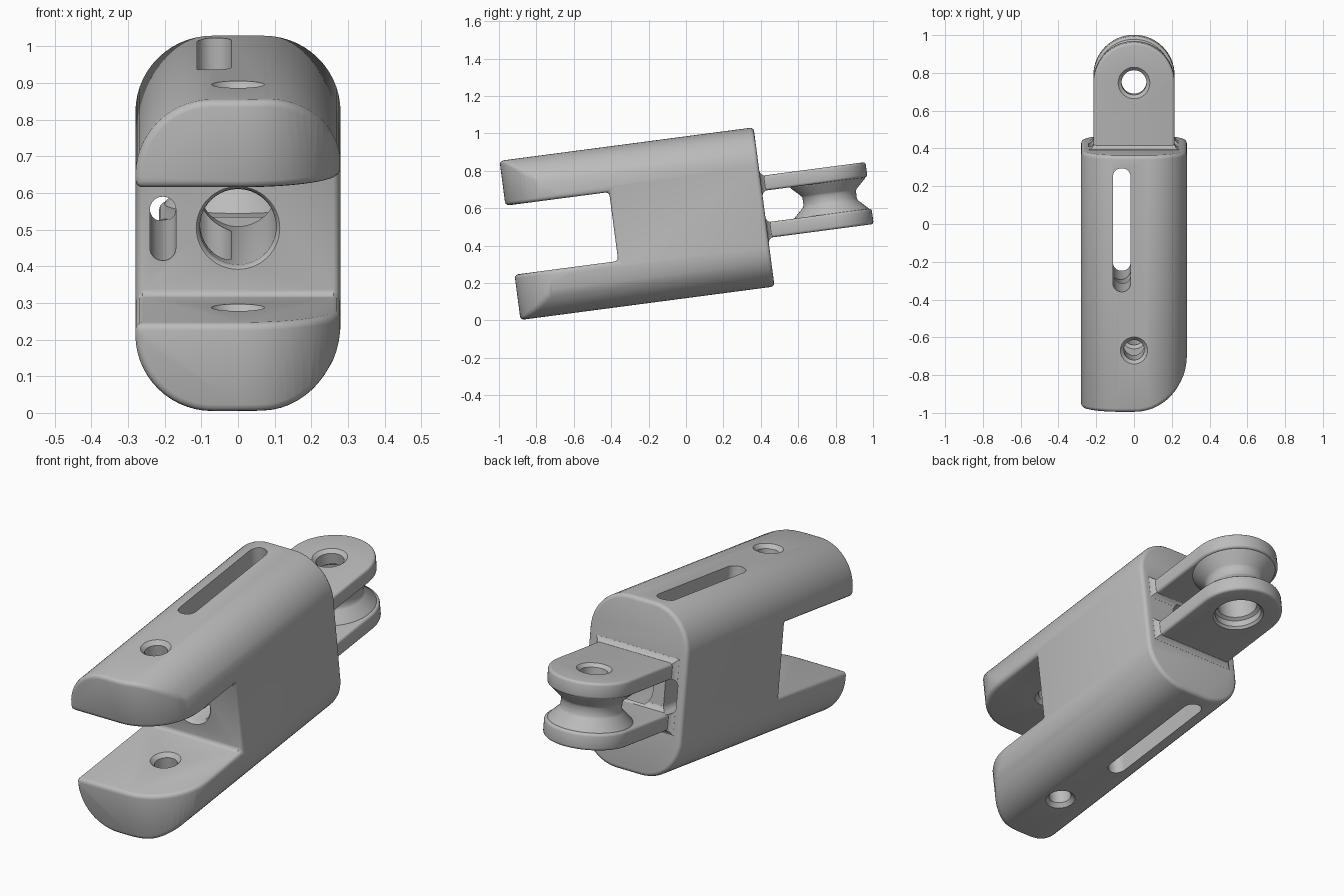
import bpy, bmesh, math
from mathutils import Matrix, Vector

if "Cube" in bpy.data.objects:
    bpy.data.objects.remove(bpy.data.objects["Cube"])

TILT = math.radians(7.5)
MID = 0.547                      # centre height of the untilted part
grey = bpy.data.materials.new("plain grey")
grey.diffuse_color = (0.5, 0.5, 0.5, 1)
grey.use_nodes = True
grey.node_tree.nodes["Principled BSDF"].inputs["Base Color"].default_value = grey.diffuse_color


def make(name, bm):
    bmesh.ops.recalc_face_normals(bm, faces=bm.faces)
    me = bpy.data.meshes.new(name)
    bm.to_mesh(me)
    bm.free()
    ob = bpy.data.objects.new(name, me)
    bpy.context.collection.objects.link(ob)
    me.materials.append(grey)
    return ob


def prism(name, pts, axis, a, b):
    """Extrude a 2D outline: axis 'y' uses (x, z) points, axis 'z' uses (x, y)."""
    at = (lambda p, t: (p[0], t, p[1])) if axis == 'y' else (lambda p, t: (p[0], p[1], t))
    bm = bmesh.new()
    lo = [bm.verts.new(at(p, a)) for p in pts]
    hi = [bm.verts.new(at(p, b)) for p in pts]
    bm.faces.new(lo)
    bm.faces.new(hi)
    n = len(pts)
    for i in range(n):
        bm.faces.new((lo[i], lo[(i + 1) % n], hi[(i + 1) % n], hi[i]))
    return make(name, bm)


def arc(cx, cy, r, a0, a1, n=14):
    return [(cx + r * math.cos(math.radians(a0 + (a1 - a0) * i / n)),
             cy + r * math.sin(math.radians(a0 + (a1 - a0) * i / n))) for i in range(n + 1)]


def rounded(cx, cy, w, h, r, n=14):
    """Rounded rectangle outline with half sizes w and h."""
    e = 0.0004                   # keeps the straight runs from vanishing
    w, h = max(w, r + e), max(h, r + e)
    return (arc(cx + w - r, cy + h - r, r, 0, 90, n) + arc(cx - w + r, cy + h - r, r, 90, 180, n)
            + arc(cx - w + r, cy - h + r, r, 180, 270, n) + arc(cx + w - r, cy - h + r, r, 270, 360, n))


def lathe(name, prof, origin, axis='z', n=56):
    """Closed solid of revolution from (radius, height) points."""
    bm = bmesh.new()
    rings = []
    for r, t in prof:
        ring = []
        for i in range(n):
            a = 2 * math.pi * i / n
            x, y = r * math.cos(a), r * math.sin(a)
            co = (x, y, t) if axis == 'z' else (x, t, y)
            ring.append(bm.verts.new(Vector(co) + Vector(origin)))
        rings.append(ring)
    bm.faces.new(rings[0])
    bm.faces.new(rings[-1])
    for p, q in zip(rings, rings[1:]):
        for i in range(n):
            bm.faces.new((p[i], p[(i + 1) % n], q[(i + 1) % n], q[i]))
    return make(name, bm)


def bake(ob):
    dg = bpy.context.evaluated_depsgraph_get()
    me = bpy.data.meshes.new_from_object(ob.evaluated_get(dg))
    ob.modifiers.clear()
    ob.data = me


def combine(ob, other, op='DIFFERENCE'):
    m = ob.modifiers.new("join", 'BOOLEAN')
    m.operation, m.object, m.solver = op, other, 'EXACT'
    bake(ob)
    bpy.data.objects.remove(other)


def bevel(ob, width, angle=35):
    m = ob.modifiers.new("round", 'BEVEL')
    m.width, m.segments, m.limit_method = width, 3, 'ANGLE'
    m.angle_limit = math.radians(angle)
    m.use_clamp_overlap = False
    bake(ob)


# Main housing: rounded section trimmed by a plan with one big front corner
body = prism("housing", rounded(0, MID, 0.28, 0.429, 0.21), 'y', -1.0, 0.493)
plan = [(0.4, 0.7), (-0.4, 0.7), (-0.4, -0.877)] + arc(0.0, -0.597, 0.28, -90, 0, 16) + [(0.4, -0.5)]
combine(body, prism("plan", plan, 'z', 0, 1.2), 'INTERSECT')

# Front fork gap
gap = [(-0.5, MID - 0.185), (0.5, MID - 0.185), (0.5, MID + 0.187), (-0.5, MID + 0.187)]
combine(body, prism("fork_gap", gap, 'y', -1.2, -0.318))
bevel(body, 0.02)

# Clevis lugs at the back, each with a flared root
EYE = 0.847
lugs = None
for a, b in ((0.380, 0.464), (0.633, 0.714)):
    outline = arc(0, EYE, 0.215, 0, 180, 32) + [(-0.215, 0.45), (0.215, 0.45)]
    lug = prism("lug", outline, 'z', a, b)
    bevel(lug, 0.014, 50)
    bm = bmesh.new()
    ends = []
    for y, f in ((0.47, 0.022), (0.4935, 0.022), (0.500, 0.009), (0.516, -0.002)):
        x = 0.215 + f
        ends.append([bm.verts.new((sx, y, z)) for sx, z in
                     ((-x, a - f), (x, a - f), (x, b + f), (-x, b + f))])
    bm.faces.new(ends[0])
    bm.faces.new(ends[-1])
    for p, q in zip(ends, ends[1:]):
        for i in range(4):
            bm.faces.new((p[i], p[(i + 1) % 4], q[(i + 1) % 4], q[i]))
    combine(lug, make("root", bm), 'UNION')
    if lugs:
        combine(lugs, lug, 'UNION')
    else:
        lugs = lug

# Waisted spool between the lugs
spool = [(0.195, -0.11), (0.203, -0.088), (0.198, -0.078), (0.150, -0.032), (0.144, -0.02),
         (0.144, 0.02), (0.150, 0.032), (0.198, 0.078), (0.203, 0.088), (0.195, 0.11)]
combine(lugs, lathe("spool", spool, (0, EYE, MID)), 'UNION')
combine(body, lugs, 'UNION')

# Stepped bore through the clevis eye
bore = [(0.125, 0.36), (0.125, 0.378), (0.112, 0.392), (0.112, 0.425), (0.096, 0.435), (0.096, 0.62),
        (0.066, 0.64), (0.066, 0.698), (0.085, 0.715), (0.085, 0.74)]
combine(body, lathe("eye_bore", bore, (0, EYE, 0)))

# Chamfered pin holes in the fork arms
for z0, z1 in ((MID - 0.429, MID - 0.185), (MID + 0.187, MID + 0.429)):
    pin = [(0.072, z0 - 0.05), (0.072, z0), (0.054, z0 + 0.02),
           (0.054, z1 - 0.02), (0.072, z1), (0.072, z1 + 0.05)]
    combine(body, lathe("pin_hole", pin, (0, -0.547, 0)))

# Lengthwise bore with a softened rim
main = [(0.118, -0.36), (0.118, -0.322), (0.108, -0.312), (0.104, -0.295), (0.104, 0.50)]
combine(body, lathe("main_bore", main, (0, 0, MID + 0.004), 'y'))

# Lengthwise side slot and vertical through slot
combine(body, prism("side_slot", rounded(-0.205, MID + 0.002, 0.035, 0.088, 0.035, 8), 'y', -0.5, 0.53))
combine(body, prism("top_slot", rounded(-0.065, 0.096, 0.047, 0.33, 0.046, 8), 'z', -0.1, 1.2))

# Tilt into place and smooth
body.data.transform(Matrix.Rotation(TILT, 4, 'X'))
bpy.context.view_layer.objects.active = body
body.select_set(True)
bpy.ops.object.shade_smooth_by_angle(angle=math.radians(32))
